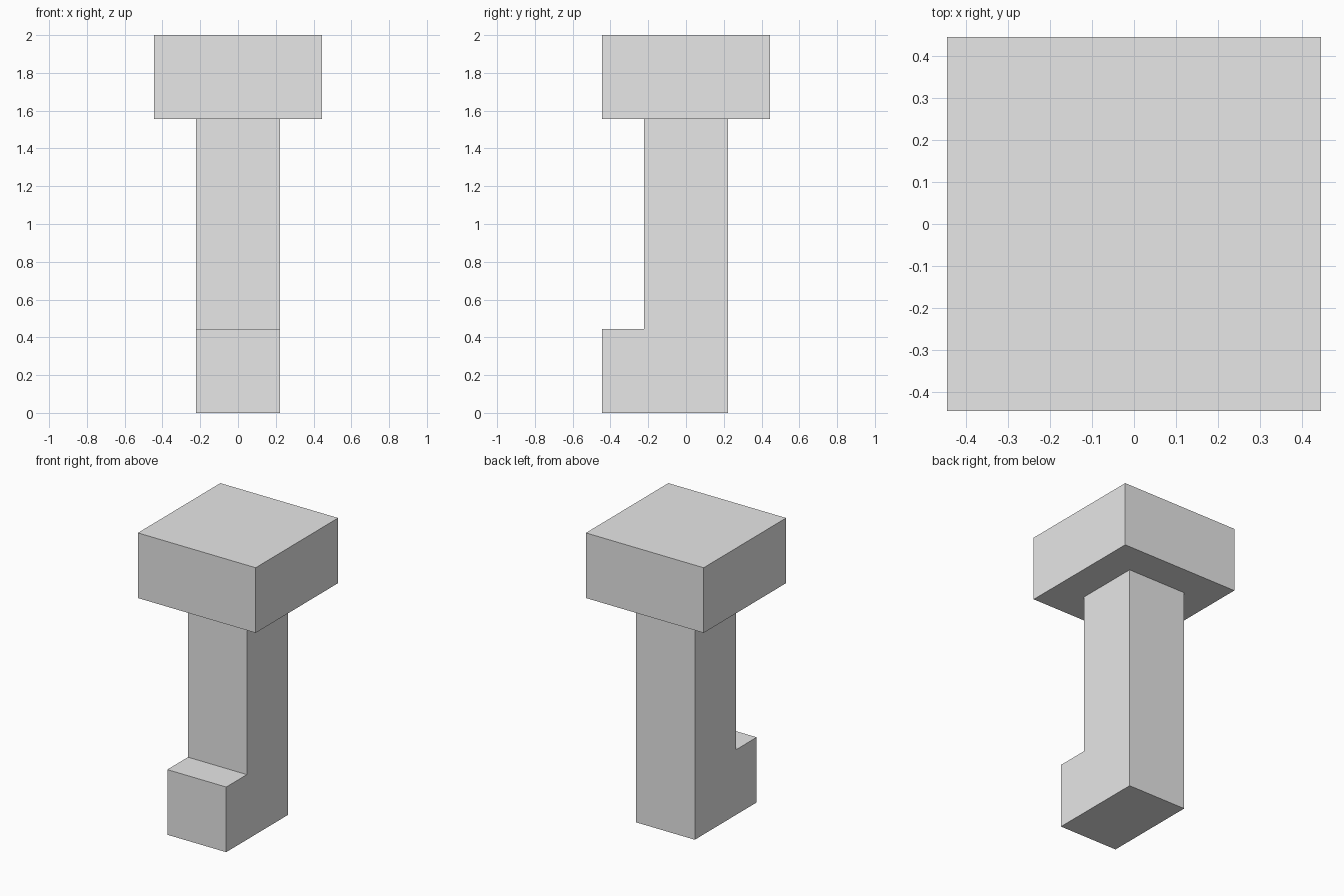
import bpy
import bmesh

cube = bpy.data.objects.get("Cube")
if cube:
    bpy.data.objects.remove(cube, do_unlink=True)

U = 2 / 9  # building unit: the model is nine units tall

grey = bpy.data.materials.new("light_grey")
grey.use_nodes = True
colour = (0.8, 0.8, 0.8, 1)
grey.diffuse_color = colour
grey.node_tree.nodes["Principled BSDF"].inputs["Base Color"].default_value = colour


def extrude_profile(name, profile, half_width):
    """Extrude a (y, z) outline, in units, symmetrically along x."""
    bm = bmesh.new()
    face = bm.faces.new([bm.verts.new((-half_width * U, y * U, z * U)) for y, z in profile])
    result = bmesh.ops.extrude_face_region(bm, geom=[face])
    moved = [g for g in result["geom"] if isinstance(g, bmesh.types.BMVert)]
    bmesh.ops.translate(bm, verts=moved, vec=(2 * half_width * U, 0, 0))
    bmesh.ops.recalc_face_normals(bm, faces=bm.faces)
    mesh = bpy.data.meshes.new(name)
    bm.to_mesh(mesh)
    bm.free()
    mesh.materials.append(grey)
    obj = bpy.data.objects.new(name, mesh)
    bpy.context.collection.objects.link(obj)
    return obj


# Square post with a block foot stepping out to the front
extrude_profile("post_with_foot", [(-2, 0), (1, 0), (1, 7), (-1, 7), (-1, 2), (-2, 2)], 1)

# Wide square block on top
extrude_profile("top_block", [(-2, 7), (2, 7), (2, 9), (-2, 9)], 2)
